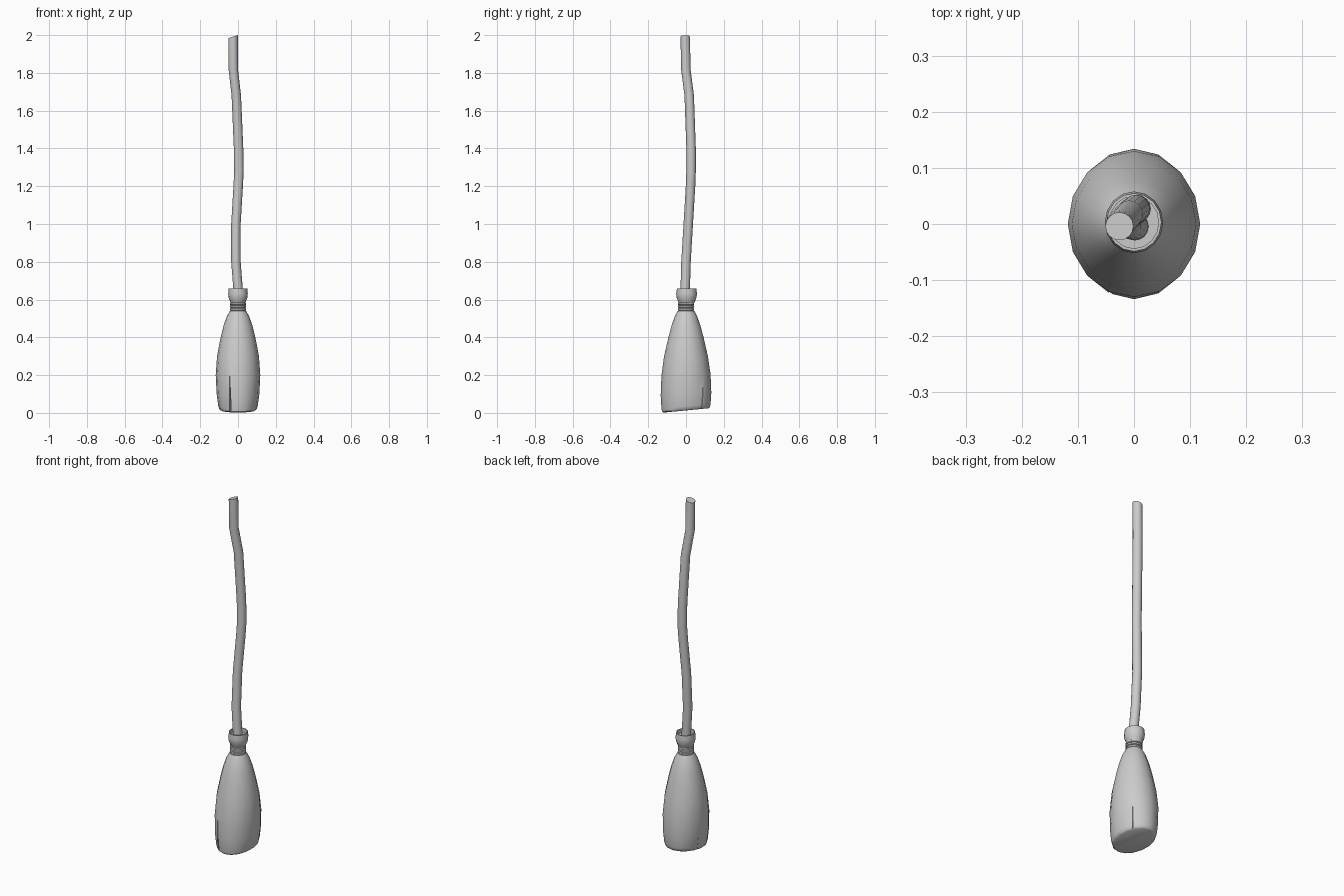
import bpy, bmesh, math
from mathutils import Vector

if "Cube" in bpy.data.objects:
    bpy.data.objects.remove(bpy.data.objects["Cube"])


def loft(name, rings, angle=40):
    """Skin a list of equal-length point rings and cap both ends."""
    bm = bmesh.new()
    loops = [[bm.verts.new(p) for p in r] for r in rings]
    n = len(loops[0])
    for a, b in zip(loops, loops[1:]):
        for i in range(n):
            bm.faces.new((a[i], a[(i + 1) % n], b[(i + 1) % n], b[i]))
    bm.faces.new(loops[0][::-1])
    bm.faces.new(loops[-1])
    bmesh.ops.recalc_face_normals(bm, faces=bm.faces)
    me = bpy.data.meshes.new(name)
    bm.to_mesh(me)
    bm.free()
    ob = bpy.data.objects.new(name, me)
    bpy.context.collection.objects.link(ob)
    if angle:
        smooth(ob, angle)
    return ob


def activate(ob):
    bpy.ops.object.select_all(action='DESELECT')
    ob.select_set(True)
    bpy.context.view_layer.objects.active = ob


def smooth(ob, angle):
    activate(ob)
    bpy.ops.object.shade_smooth_by_angle(angle=math.radians(angle))


def ring(cx, cy, z, rx, ry, n=16, sx=0, sy=0):
    """Ellipse ring; sx and sy tilt it along x and y."""
    pts = []
    for i in range(n):
        a = 2 * math.pi * i / n
        x, y = rx * math.cos(a), ry * math.sin(a)
        pts.append((cx + x, cy + y, z + sx * x + sy * y))
    return pts


# Bristle bundle: (z, half width, half depth), bottom cut on a slant
profile = [(0.013, 0.090, 0.120), (0.019, 0.099, 0.127), (0.035, 0.104, 0.130),
           (0.10, 0.113, 0.134), (0.20, 0.118, 0.130), (0.30, 0.111, 0.116),
           (0.40, 0.092, 0.093), (0.46, 0.077, 0.077), (0.51, 0.060, 0.060),
           (0.54, 0.043, 0.044)]
bristles = loft("bristle_head", [
    ring(0, 0, z, rx, ry, sy=0.1 * max(0, 1 - z / 0.3)) for z, rx, ry in profile], 0)

# Splits in the bristles: (x, y, height, half width, depth)
for x, y, top, w, d in [(-0.045, -0.124, 0.225, 0.012, 0.030),
                        (0.087, 0.092, 0.19, 0.010, 0.030),
                        (-0.108, 0.040, 0.12, 0.010, 0.025)]:
    out = Vector((x, y, 0)).normalized()
    side = Vector((-out.y, out.x, 0))
    c = Vector((x, y, 0))

    def wedge(s, z):
        return [p + Vector((0, 0, z)) for p in
                (c + out * 0.03 - side * w * 2 * s, c + out * 0.03 + side * w * 2 * s,
                 c - out * d * s)]
    cutter = loft("split_cutter", [wedge(1, -0.03), wedge(0.02, top)], 0)
    cutter.hide_render = True
    mod = bristles.modifiers.new("split", 'BOOLEAN')
    mod.operation = 'DIFFERENCE'
    mod.object = cutter
    mod.solver = 'EXACT'
    activate(bristles)
    bpy.ops.object.modifier_apply(modifier=mod.name)
    bpy.data.objects.remove(cutter, do_unlink=True)
smooth(bristles, 40)

# Twine wrapped round the neck
for k in range(3):
    z = 0.547 + k * 0.015
    section = [(-0.0075, 0.038), (-0.004, 0.043), (0.004, 0.043), (0.0075, 0.038)]
    loft("twine_%d" % (k + 1), [ring(0, 0, z + dz, r, r) for dz, r in section])

# Collar of trimmed bristle ends, with a recessed top
collar = [(0.580, 0.038), (0.595, 0.044), (0.612, 0.050), (0.632, 0.052),
          (0.650, 0.049), (0.658, 0.049), (0.658, 0.044), (0.635, 0.044)]
loft("collar", [ring(0, 0.003, z, r, r * 1.06) for z, r in collar])

# Crooked handle: (x, y, z) of the centre line
path = [(0.003, -0.005, 0.58), (0.000, -0.004, 0.66), (-0.011, 0.000, 0.80),
        (-0.011, 0.012, 1.00), (0.001, 0.024, 1.20), (0.005, 0.027, 1.28),
        (0.003, 0.027, 1.40), (-0.009, 0.017, 1.68), (-0.025, -0.001, 1.82),
        (-0.026, -0.004, 1.992)]
loft("handle", [ring(x, y, z, 0.025, 0.025, sx=0.3 if z > 1.9 else 0)
                for x, y, z in path])
